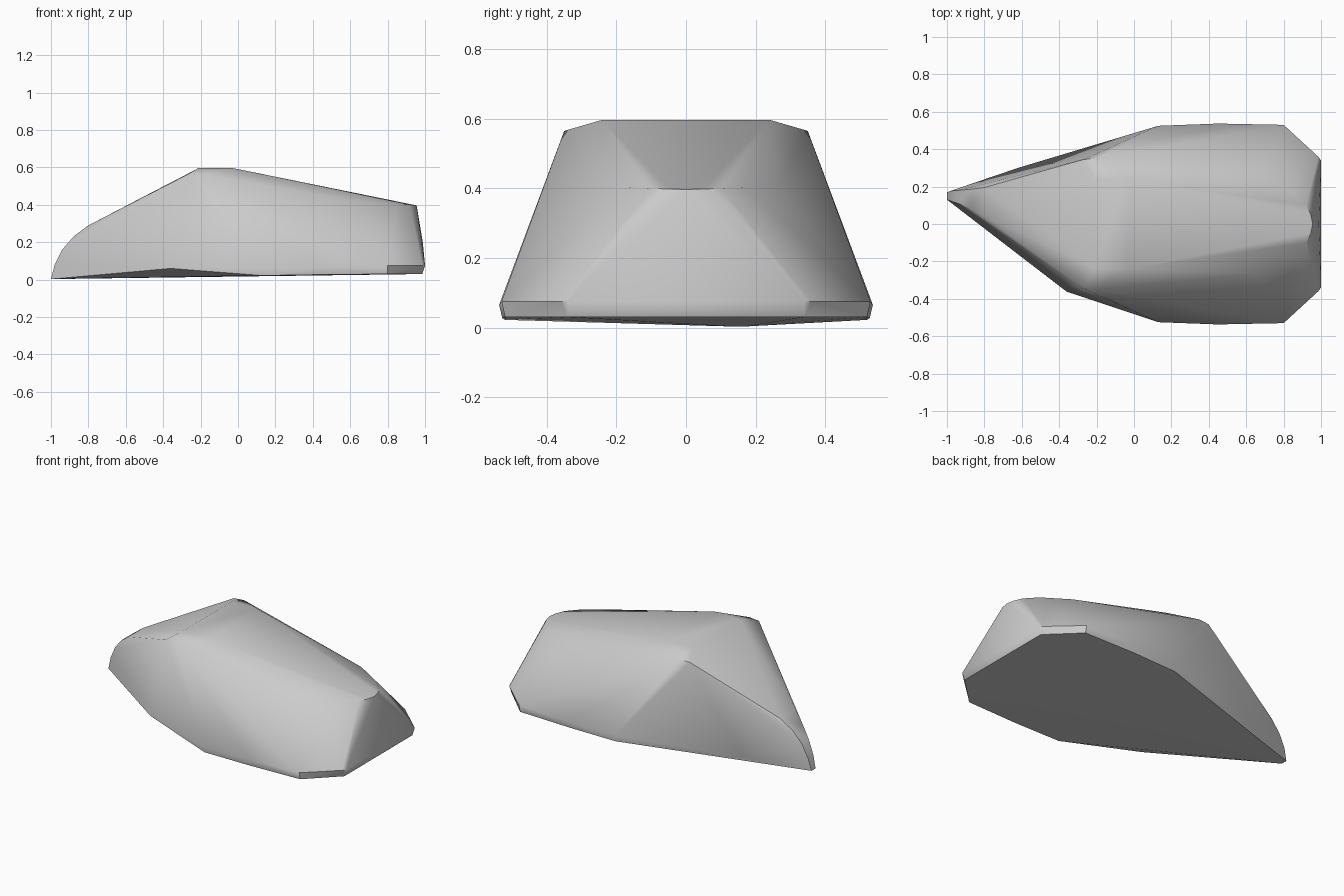
import bpy, bmesh, math

default = bpy.data.objects.get("Cube")
if default:
    bpy.data.objects.remove(default, do_unlink=True)

# Plain stone grey
grey = bpy.data.materials.new("stone_grey")
grey.use_nodes = True
colour = (0.6, 0.6, 0.6, 1)
grey.diffuse_color = colour
grey.node_tree.nodes["Principled BSDF"].inputs["Base Color"].default_value = colour

# Corners shared by both sides of the boulder
paired = [
    (0.985, 0.34, 0.03), (1.0, 0.34, 0.075), (0.985, 0.36, 0.075),   # blunt end rim
    (0.80, 0.52, 0.03), (0.80, 0.53, 0.075),                        # wide corners
    (0.45, 0.528, 0.027), (0.45, 0.537, 0.065),                     # side bulge
    (0.13, 0.52, 0.022), (0.13, 0.525, 0.06),
    (0.68, 0.265, 0.41), (0.85, 0.17, 0.402), (0.92, 0.10, 0.40),    # rounded shoulder
    (0.945, 0.05, 0.398),
    (-0.27, 0.345, 0.562), (-0.20, 0.35, 0.565),                     # crown
    (-0.21, 0.24, 0.597), (-0.03, 0.24, 0.597),
]
# Corners of the skewed snout and its single flank points
single = [
    (0.955, 0, 0.397), (0.988, 0, 0.2),
    (-0.36, -0.362, 0.06), (-0.62, 0.30, 0.03),
]
# Rounded snout: x, height, centre y, half width
for x, z, y, half in [(-0.80, 0.29, 0.12, 0.075), (-0.88, 0.23, 0.135, 0.05),
                      (-0.94, 0.16, 0.145, 0.035), (-0.98, 0.08, 0.15, 0.027),
                      (-1.0, 0.003, 0.15, 0.02)]:
    single += [(x, y - half, z), (x, y + half, z)]

points = single + [(x, y * s, z) for x, y, z in paired for s in (-1, 1)]

# Stretch a convex skin over the corners
bm = bmesh.new()
for p in points:
    bm.verts.new(p)
hull = bmesh.ops.convex_hull(bm, input=bm.verts)
spare = [v for v in bm.verts if not v.link_faces]
bmesh.ops.delete(bm, geom=spare, context='VERTS')
bmesh.ops.recalc_face_normals(bm, faces=bm.faces)
mesh = bpy.data.meshes.new("boulder")
bm.to_mesh(mesh)
bm.free()
mesh.materials.append(grey)
boulder = bpy.data.objects.new("boulder", mesh)
bpy.context.collection.objects.link(boulder)

# Soften shallow ridges, keep the underside edge crisp
bpy.ops.object.select_all(action='DESELECT')
boulder.select_set(True)
bpy.context.view_layer.objects.active = boulder
bpy.ops.object.shade_smooth_by_angle(angle=math.radians(40))
